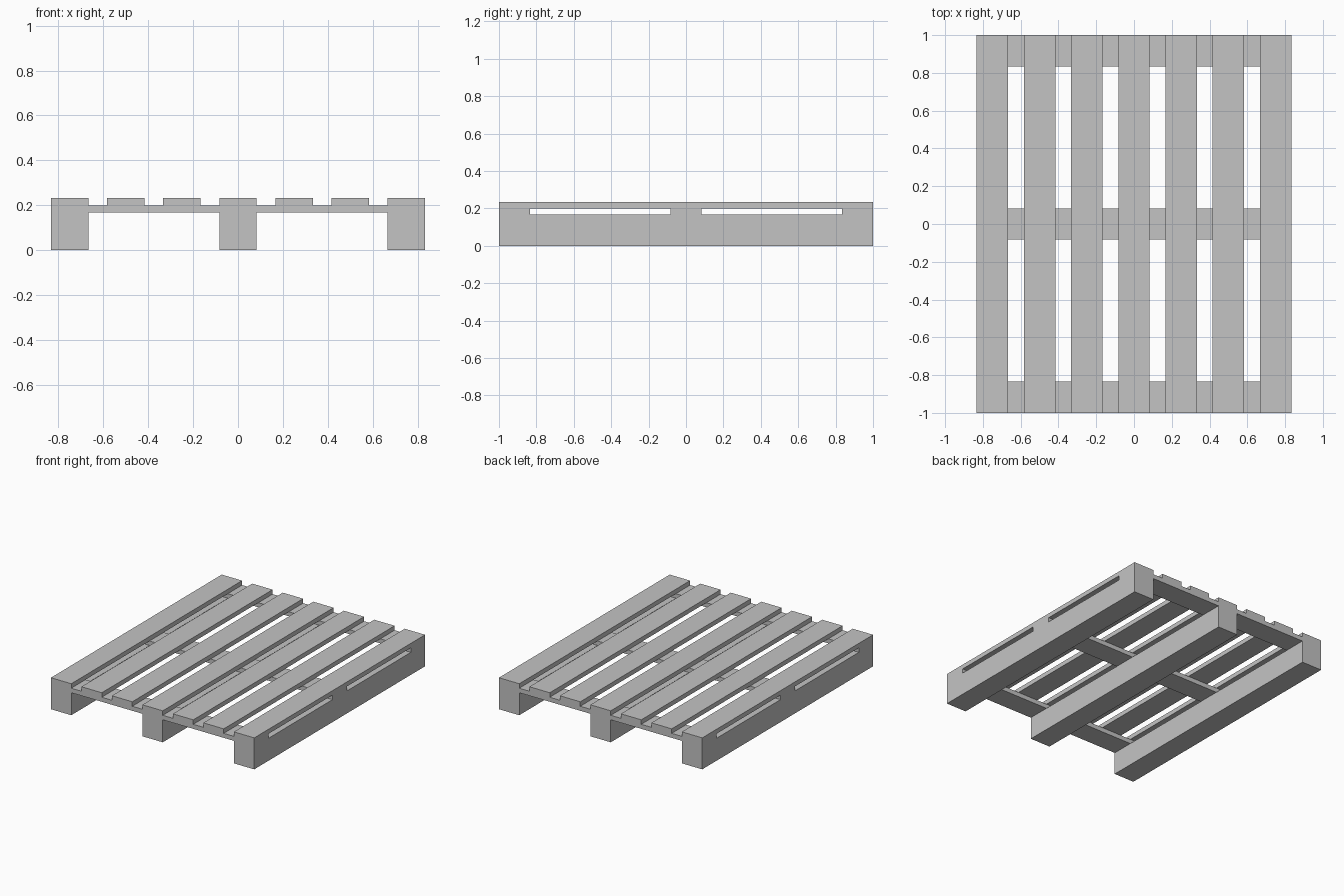
import bpy

cube = bpy.data.objects.get("Cube")
if cube:
    bpy.data.objects.remove(cube, do_unlink=True)

# Single plain grey
grey = bpy.data.materials.new("plain_grey")
grey.use_nodes = True
colour = (0.55, 0.55, 0.55, 1.0)
grey.diffuse_color = colour
grey.node_tree.nodes["Principled BSDF"].inputs["Base Color"].default_value = colour

WIDTH, LENGTH = 5 / 3, 2.0
BOARD = 1 / 6            # width of every board and runner
THICK = 1 / 30           # thickness of the boards
RUNNER_HEIGHT = 1 / 6


def plank(name, x, y, bottom, size):
    """Add a flat-faced box resting at the given height."""
    bpy.ops.mesh.primitive_cube_add(size=1, location=(x, y, bottom + size[2] / 2))
    obj = bpy.context.object
    obj.name = name
    obj.scale = size
    bpy.ops.object.transform_apply(location=False, rotation=False, scale=True)
    obj.data.materials.append(grey)
    return obj


# Three long runners underneath
for side, name in ((-1, "right_runner"), (0, "middle_runner"), (1, "left_runner")):
    plank(name, side * (WIDTH - BOARD) / 2, 0, 0, (BOARD, LENGTH, RUNNER_HEIGHT))

# Three cross boards resting on the runners
for side, name in ((-1, "front_cross_board"), (0, "middle_cross_board"), (1, "back_cross_board")):
    plank(name, 0, side * (LENGTH - BOARD) / 2, RUNNER_HEIGHT, (WIDTH, BOARD, THICK))

# Seven deck slats on top
for i in range(7):
    plank(f"deck_slat_{i + 1}", (i - 3) * (WIDTH - BOARD) / 6, 0,
          RUNNER_HEIGHT + THICK, (BOARD, LENGTH, THICK))
